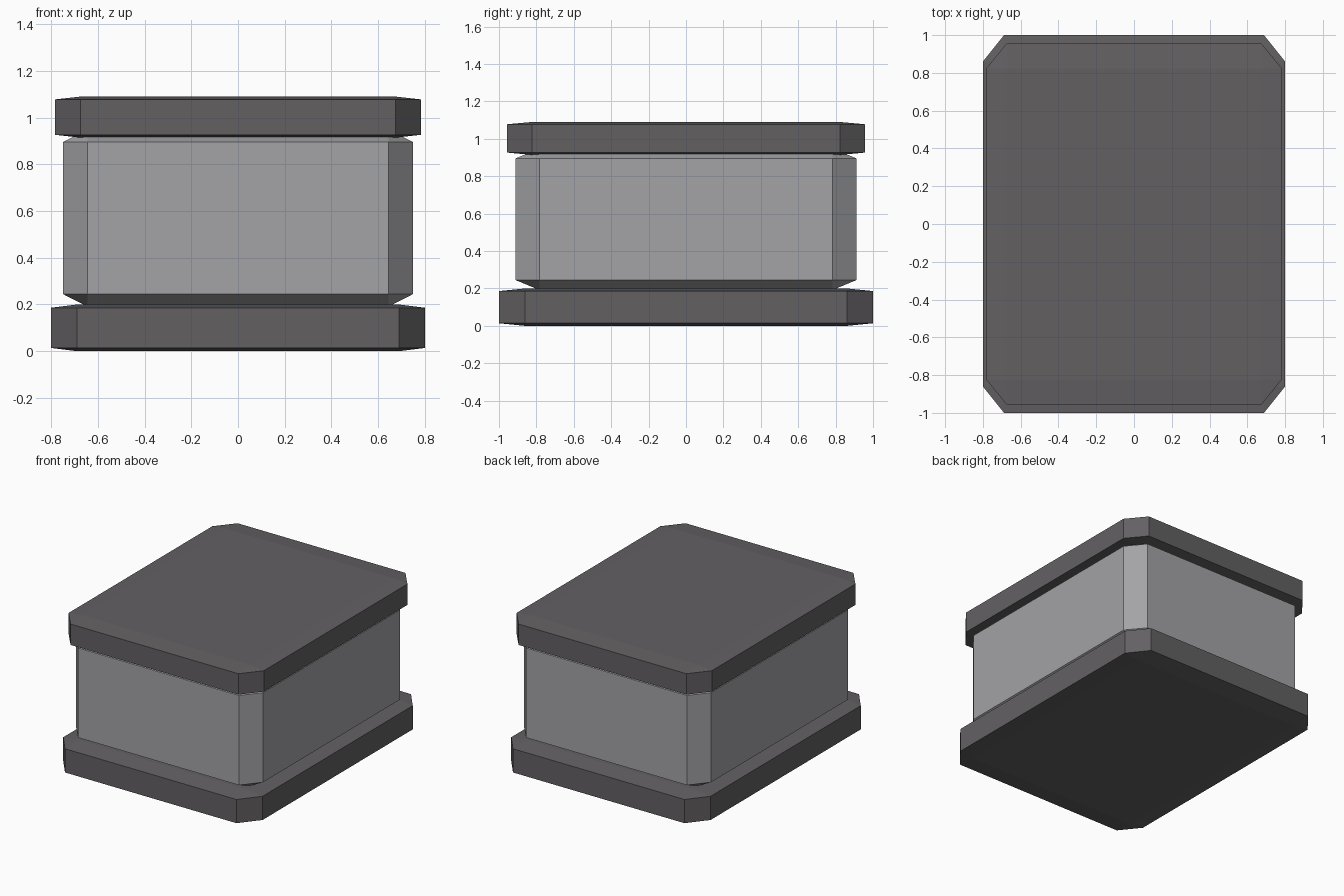
import bpy
import bmesh

cube = bpy.data.objects.get("Cube")
if cube:
    bpy.data.objects.remove(cube, do_unlink=True)


def make_material(name, colour):
    mat = bpy.data.materials.new(name)
    mat.use_nodes = True
    mat.diffuse_color = colour
    mat.node_tree.nodes["Principled BSDF"].inputs["Base Color"].default_value = colour
    return mat


def chamfered_block(name, half_x, half_y, bottom, top, mat):
    """Unit cube with all edges chamfered, then stretched to size."""
    bm = bmesh.new()
    bmesh.ops.create_cube(bm, size=1)
    bmesh.ops.bevel(bm, geom=bm.edges[:], offset=0.07, offset_type='OFFSET',
                    segments=1, profile=0.5, affect='EDGES')
    bmesh.ops.scale(bm, vec=(2 * half_x, 2 * half_y, top - bottom), verts=bm.verts)
    bmesh.ops.translate(bm, vec=(0, 0, (top + bottom) / 2), verts=bm.verts)
    bmesh.ops.recalc_face_normals(bm, faces=bm.faces)
    mesh = bpy.data.meshes.new(name)
    bm.to_mesh(mesh)
    bm.free()
    mesh.materials.append(mat)
    obj = bpy.data.objects.new(name, mesh)
    bpy.context.collection.objects.link(obj)
    return obj


dark = make_material("dark grey", (0.125, 0.118, 0.124, 1))
light = make_material("light grey", (0.367, 0.361, 0.376, 1))

# Base slab, main body and lid
chamfered_block("base_slab", 0.8, 1.0, 0.0, 0.2, dark)
chamfered_block("body", 0.75, 0.912, 0.192, 0.948, light)
chamfered_block("lid", 0.783, 0.957, 0.914, 1.09, dark)
